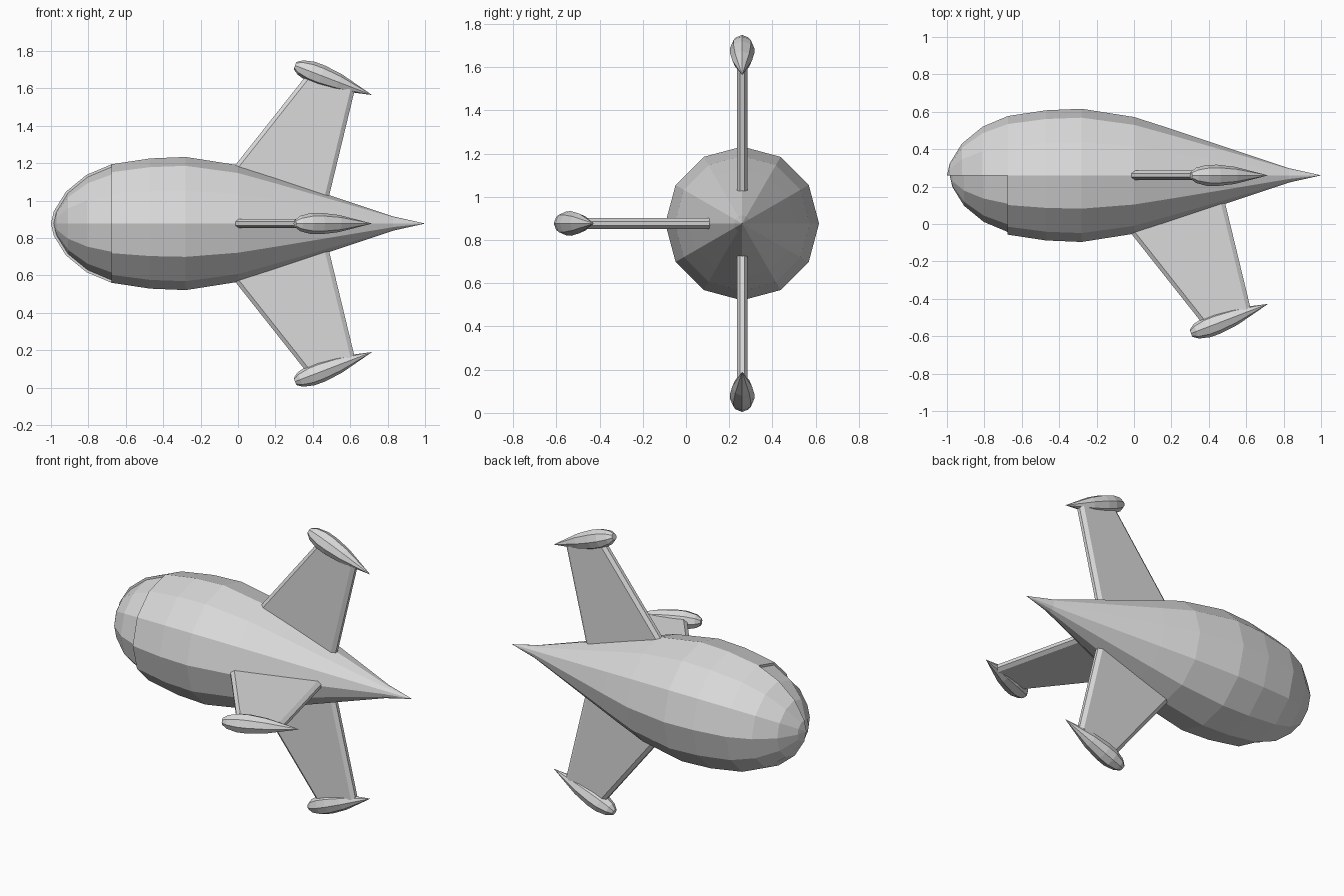
import bpy, bmesh
from math import sin, cos, pi, atan2
from mathutils import Matrix, Vector

cube = bpy.data.objects.get("Cube")
if cube:
    bpy.data.objects.remove(cube, do_unlink=True)

CENTRE = Matrix.Translation((0, 0.26, 0.877))   # long axis of the hull

grey = bpy.data.materials.new("plain_grey")
grey.use_nodes = True
grey.diffuse_color = (0.7, 0.7, 0.7, 1)
grey.node_tree.nodes["Principled BSDF"].inputs["Base Color"].default_value = grey.diffuse_color


def finish(bm, name, matrix):
    bmesh.ops.recalc_face_normals(bm, faces=bm.faces)
    mesh = bpy.data.meshes.new(name)
    bm.to_mesh(mesh)
    bm.free()
    mesh.materials.append(grey)
    obj = bpy.data.objects.new(name, mesh)
    obj.matrix_world = matrix
    bpy.context.collection.objects.link(obj)
    return obj


def lathe(profile, sides):
    """Turn (x, radius) points around the x axis; radius 0 makes a pole."""
    bm = bmesh.new()
    rings = []
    for x, r in profile:
        count = sides if r else 1
        rings.append([bm.verts.new((x, r * sin(2 * pi * i / sides), r * cos(2 * pi * i / sides)))
                      for i in range(count)])
    for a, b in zip(rings, rings[1:]):
        for i in range(sides):
            j = (i + 1) % sides
            corners = [a[i % len(a)], a[j % len(a)], b[j % len(b)], b[i % len(b)]]
            bm.faces.new(list(dict.fromkeys(corners)))
    for ring in (rings[0], rings[-1]):
        if len(ring) > 1:
            bm.faces.new(ring)
    return bm


# Hull: twelve-sided teardrop with a recessed panel on the front half of the nose
SEAM = -0.675
hull = lathe([(-1, 0), (-0.985, 0.065), (-0.92, 0.17), (-0.81, 0.26), (SEAM, 0.317),
              (-0.47, 0.348), (-0.28, 0.356), (0, 0.312), (0.2, 0.248),
              (0.83, 0.038), (1, 0)], 12)
nose = [f for f in hull.faces
        if f.calc_center_median().x < SEAM and f.calc_center_median().y < 0]
new = bmesh.ops.extrude_face_region(hull, geom=nose)["geom"]
leftover = [f for f in nose if f.is_valid]
if leftover:
    bmesh.ops.delete(hull, geom=leftover, context='FACES')
pivot = Vector((SEAM, 0, 0))
for v in new:
    if isinstance(v, bmesh.types.BMVert):
        v.co = pivot + (v.co - pivot) * 0.955
finish(hull, "hull", CENTRE)


# Fin: swept plate with bevelled leading and trailing edges
def fin_mesh():
    bm = bmesh.new()
    lead = Vector((-0.016, 0, 0.31)), Vector((0.36, 0, 0.785))
    trail = Vector((0.487, 0, 0.148)), Vector((0.623, 0, 0.71))
    sections = []
    for t in (-0.1, 1):
        a, b = lead[0].lerp(lead[1], t), trail[0].lerp(trail[1], t)
        chord = (b - a).normalized() * 0.022
        outline = [(a, 0.01), (a + chord, 0.025), (b - chord, 0.025), (b, 0.01)]
        points = [p + Vector((0, h, 0)) for p, h in outline]
        points += [p - Vector((0, h, 0)) for p, h in reversed(outline)]
        sections.append([bm.verts.new(p) for p in points])
    root, tip = sections
    n = len(root)
    for i in range(n):
        j = (i + 1) % n
        bm.faces.new((root[i], root[j], tip[j], tip[i]))
    bm.faces.new(root)
    bm.faces.new(tip)
    return bm


# Three fins, each with a pointed pod on its tip
pod_start, pod_end = Vector((0.305, 0, 0.845)), Vector((0.717, 0, 0.687))
along = pod_end - pod_start
pod_place = (Matrix.Translation(pod_start)
             @ Matrix.Rotation(atan2(-along.z, along.x), 4, 'Y'))
for side, angle in (("upper", 0), ("front", pi / 2), ("lower", pi)):
    turn = CENTRE @ Matrix.Rotation(angle, 4, 'X')
    finish(fin_mesh(), side + "_fin", turn)
    pod = lathe([(0, 0.02), (0.03, 0.041), (0.09, 0.056), (0.15, 0.057),
                 (0.25, 0.046), (along.length, 0)], 8)
    finish(pod, side + "_fin_pod", turn @ pod_place)
